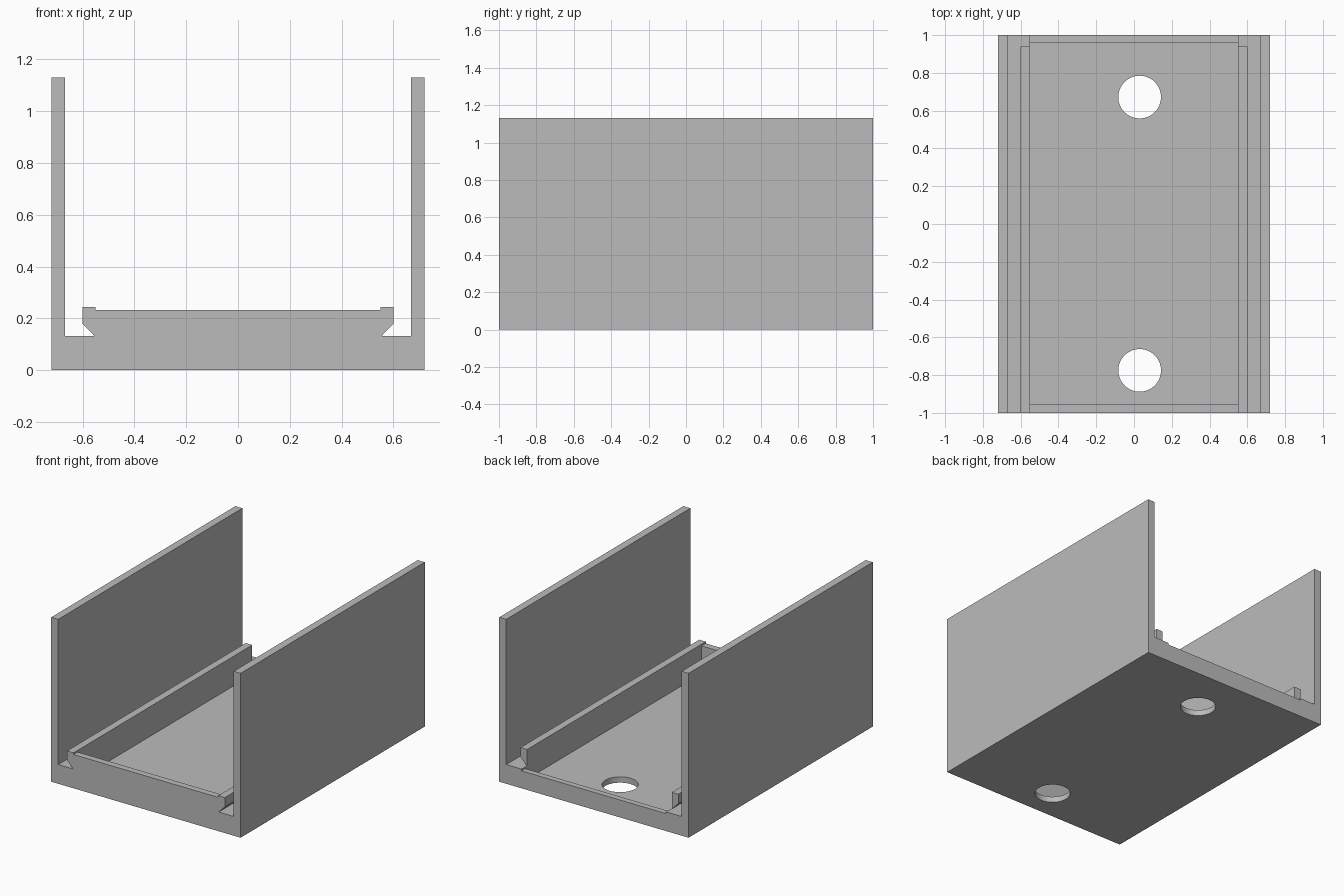
import bpy
import bmesh

cube = bpy.data.objects.get("Cube")
if cube:
    bpy.data.objects.remove(cube, do_unlink=True)

grey = bpy.data.materials.new("plain_grey")
grey.use_nodes = True
GREY = (0.5, 0.5, 0.5, 1)
grey.diffuse_color = GREY
grey.node_tree.nodes["Principled BSDF"].inputs["Base Color"].default_value = GREY


def extrude(name, profile, y0, y1):
    """Extrude an x-z profile along y."""
    bm = bmesh.new()
    face = bm.faces.new([bm.verts.new((x, y0, z)) for x, z in profile])
    moved = bmesh.ops.extrude_face_region(bm, geom=[face])["geom"]
    verts = [g for g in moved if isinstance(g, bmesh.types.BMVert)]
    bmesh.ops.translate(bm, verts=verts, vec=(0, y1 - y0, 0))
    bmesh.ops.recalc_face_normals(bm, faces=bm.faces)
    mesh = bpy.data.meshes.new(name)
    bm.to_mesh(mesh)
    bm.free()
    mesh.materials.append(grey)
    obj = bpy.data.objects.new(name, mesh)
    bpy.context.collection.objects.link(obj)
    return obj


def mirrored(points):
    return [(-x, z) for x, z in reversed(points)]


def bar(half_width, bottom, top):
    right = [(half_width, bottom), (half_width, top)]
    return right + mirrored(right)


WALL, INNER, RAIL, POCKET = 0.72, 0.667, 0.6, 0.55
FLOOR, LEDGE = 0.04, 0.132

# Channel: two tall walls, side ledges and a recessed floor
half = [(WALL, 0), (WALL, 1.13), (INNER, 1.13), (INNER, LEDGE),
        (POCKET, LEDGE), (POCKET, FLOOR)]
channel = extrude("channel_body", half + mirrored(half), -1, 1)

# Two screw holes through the floor
for i, y in enumerate((0.672, -0.775)):
    bpy.ops.mesh.primitive_cylinder_add(vertices=64, radius=0.113, depth=0.2,
                                        location=(0.03, y, 0.02))
    cutter = bpy.context.object
    cutter.name = f"hole_cutter_{i + 1}"
    cutter.data.materials.append(grey)
    cutter.hide_render = True
    cutter.hide_set(True)
    cutter.display_type = 'WIRE'
    cut = channel.modifiers.new("screw_hole", 'BOOLEAN')
    cut.operation = 'DIFFERENCE'
    cut.solver = 'EXACT'
    cut.object = cutter

# Lips closing the pocket: tall at the front, low at the back
extrude("front_lip", bar(POCKET, FLOOR, 0.232), -1, -0.955)
extrude("back_lip", bar(POCKET, FLOOR, 0.12), 0.96, 1)

# Rails with an undercut on the outer side
rail = [(POCKET, LEDGE), (POCKET + 0.004, LEDGE), (RAIL, 0.18),
        (RAIL, 0.244), (POCKET, 0.244)]
extrude("left_rail", rail, -1, 0.94)
extrude("right_rail", mirrored(rail), -1, 0.94)
